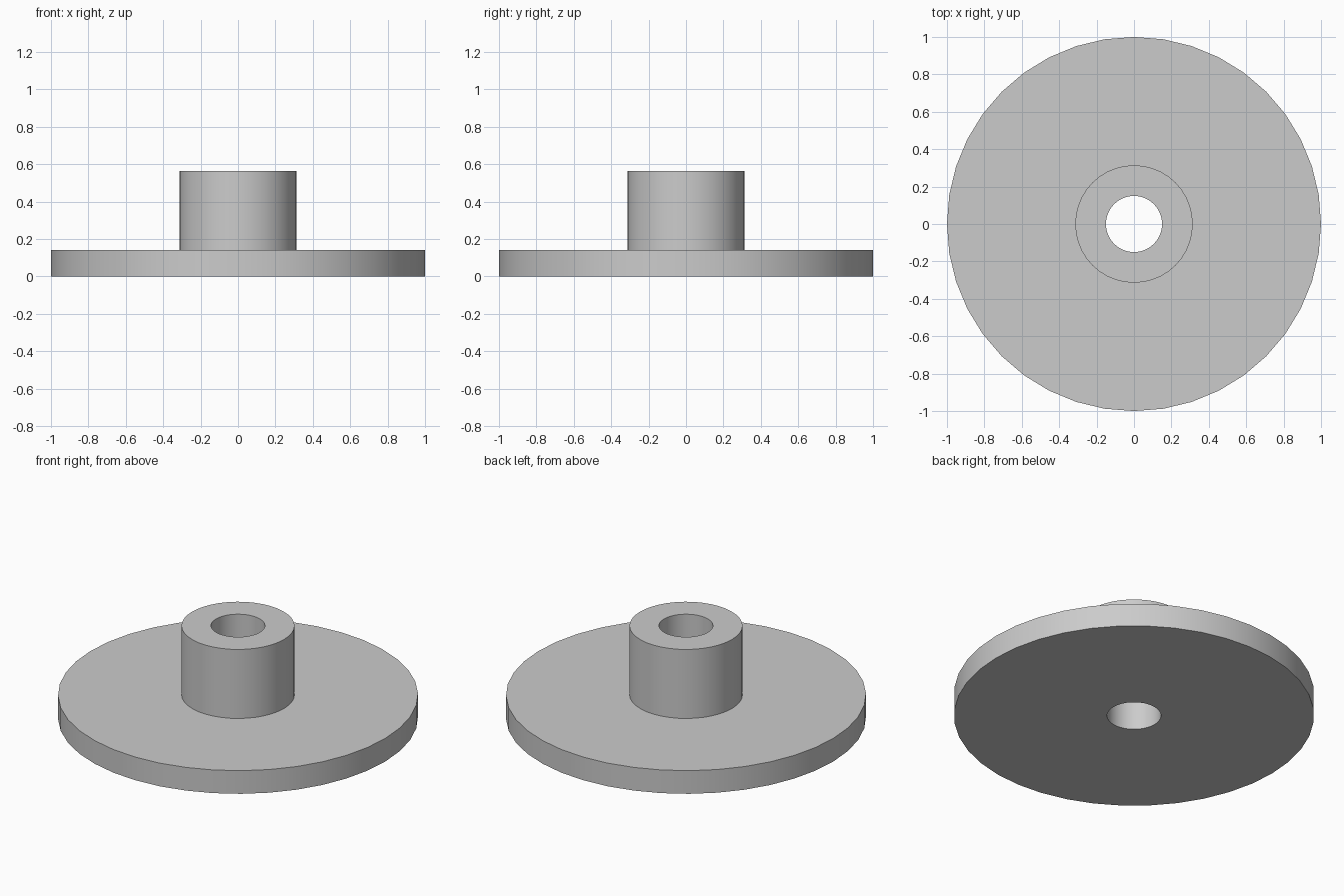
import bpy
import bmesh
from math import cos, sin, tau, radians

cube = bpy.data.objects.get("Cube")
if cube:
    bpy.data.objects.remove(cube, do_unlink=True)

SEGMENTS = 40
BORE, HUB, RIM = 0.15, 0.314, 1.0
FLANGE_TOP, HUB_TOP = 0.142, 0.565

# Plain grey finish
grey = bpy.data.materials.new("plain grey")
grey.use_nodes = True
colour = (0.6, 0.6, 0.6, 1)
grey.diffuse_color = colour
grey.node_tree.nodes["Principled BSDF"].inputs["Base Color"].default_value = colour


def lathe(name, profile):
    """Revolve a closed (radius, height) profile around z."""
    bm = bmesh.new()
    rings = []
    for r, z in profile:
        rings.append([bm.verts.new((r * cos(tau * i / SEGMENTS), r * sin(tau * i / SEGMENTS), z))
                      for i in range(SEGMENTS)])
    for k, ring in enumerate(rings):
        following = rings[(k + 1) % len(rings)]
        for i in range(SEGMENTS):
            j = (i + 1) % SEGMENTS
            bm.faces.new((ring[i], ring[j], following[j], following[i]))
    bmesh.ops.recalc_face_normals(bm, faces=bm.faces)
    mesh = bpy.data.meshes.new(name)
    bm.to_mesh(mesh)
    bm.free()
    mesh.materials.append(grey)
    obj = bpy.data.objects.new(name, mesh)
    bpy.context.collection.objects.link(obj)
    return obj


# Round flange and raised hub in one piece, with a through bore
flanged_hub = lathe("flanged_hub", [
    (BORE, 0), (RIM, 0), (RIM, FLANGE_TOP),
    (HUB, FLANGE_TOP), (HUB, HUB_TOP), (BORE, HUB_TOP),
])

# Smooth round walls, sharp edges at the corners
bpy.ops.object.select_all(action='DESELECT')
flanged_hub.select_set(True)
bpy.context.view_layer.objects.active = flanged_hub
bpy.ops.object.shade_smooth_by_angle(angle=radians(30))
